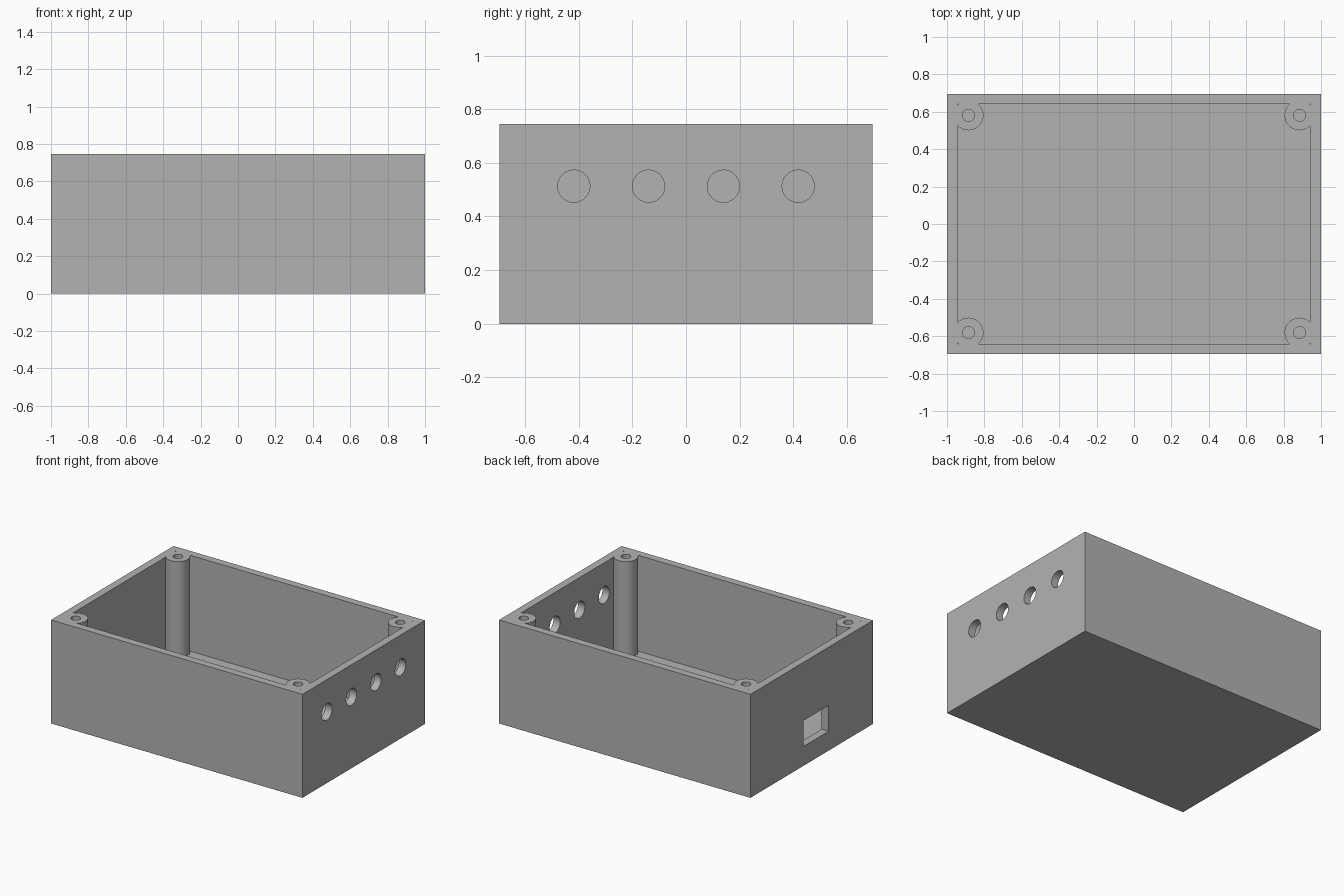
import bpy
import math

if "Cube" in bpy.data.objects:
    bpy.data.objects.remove(bpy.data.objects["Cube"], do_unlink=True)

HALF_X, HALF_Y, HEIGHT, WALL = 1.0, 0.696, 0.745, 0.055
IN_X, IN_Y = HALF_X - WALL, HALF_Y - WALL
POST_X, POST_Y, POST_R, SCREW_R = IN_X - 0.06, IN_Y - 0.06, 0.08, 0.032


def box(name, low, high):
    """Box between two opposite corners."""
    centre = [(a + b) / 2 for a, b in zip(low, high)]
    bpy.ops.mesh.primitive_cube_add(size=1, location=centre)
    ob = bpy.context.object
    ob.name = name
    ob.scale = [b - a for a, b in zip(low, high)]
    bpy.ops.object.transform_apply(location=True, rotation=False, scale=True)
    return ob


def cylinder(name, radius, depth, location, rotation=(0, 0, 0)):
    bpy.ops.mesh.primitive_cylinder_add(vertices=48, radius=radius, depth=depth,
                                        location=location, rotation=rotation)
    ob = bpy.context.object
    ob.name = name
    return ob


def cut(target, cutter):
    """Subtract the cutter from the target and discard it."""
    mod = target.modifiers.new("cut", "BOOLEAN")
    mod.operation = "DIFFERENCE"
    mod.solver = "EXACT"
    mod.object = cutter
    bpy.ops.object.select_all(action="DESELECT")
    target.select_set(True)
    bpy.context.view_layer.objects.active = target
    bpy.ops.object.modifier_apply(modifier=mod.name)
    bpy.data.objects.remove(cutter, do_unlink=True)


corners = [(sx * POST_X, sy * POST_Y) for sx in (-1, 1) for sy in (-1, 1)]

# Cavity volume, with the corner screw posts left standing
cavity = box("cavity", (-IN_X, -IN_Y, WALL), (IN_X, IN_Y, HEIGHT + 0.2))
for x, y in corners:
    cut(cavity, cylinder("post", POST_R, 4, (x, y, 0)))

# Open-topped enclosure
body = box("enclosure_body", (-HALF_X, -HALF_Y, 0), (HALF_X, HALF_Y, HEIGHT))
cut(body, cavity)

# Screw holes down the posts
for x, y in corners:
    cut(body, cylinder("screw_hole", SCREW_R, 1.2, (x, y, WALL + 0.6)))

# Row of round cable holes in the left wall
for i in range(4):
    y = (i - 1.5) * 0.279
    cut(body, cylinder("cable_hole", 0.06, 0.2, (HALF_X, y, 0.513),
                       (0, math.pi / 2, 0)))

# Rectangular port in the opposite wall
cut(body, box("port", (-HALF_X - 0.1, -0.193, 0.14), (-IN_X + 0.04, 0.092, 0.325)))

# Grey plastic
grey = bpy.data.materials.new("grey_plastic")
grey.use_nodes = True
colour = (0.45, 0.45, 0.45, 1)
grey.diffuse_color = colour
grey.node_tree.nodes["Principled BSDF"].inputs["Base Color"].default_value = colour
body.data.materials.clear()
body.data.materials.append(grey)
for poly in body.data.polygons:
    poly.material_index = 0

bpy.ops.object.select_all(action="DESELECT")
body.select_set(True)
bpy.context.view_layer.objects.active = body
bpy.ops.object.shade_smooth_by_angle(angle=math.radians(30))
